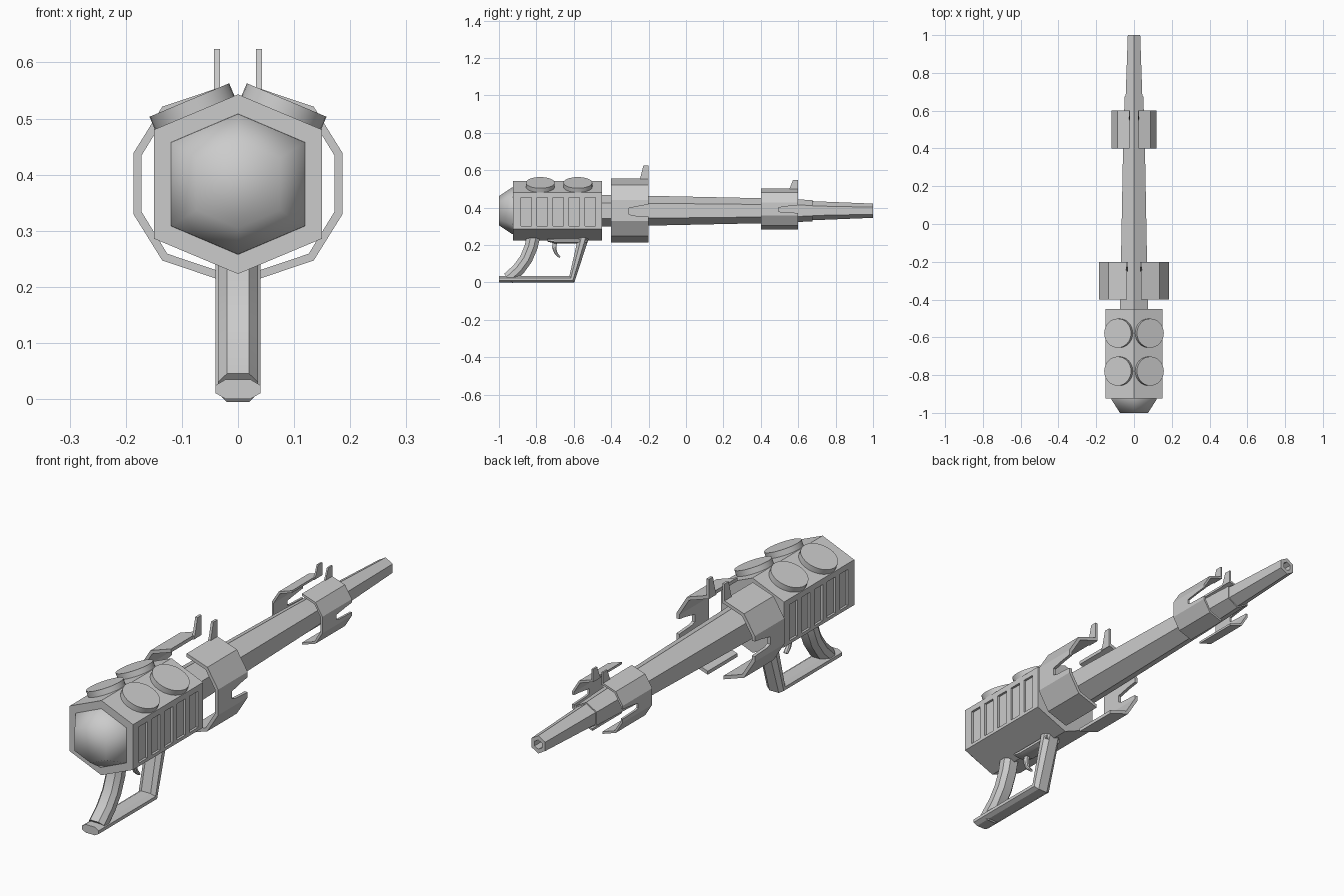
import bpy, bmesh, math
from mathutils import Vector

if "Cube" in bpy.data.objects:
    bpy.data.objects.remove(bpy.data.objects["Cube"])


def make(name, bm, smooth=None):
    bmesh.ops.recalc_face_normals(bm, faces=bm.faces)
    me = bpy.data.meshes.new(name)
    bm.to_mesh(me)
    bm.free()
    ob = bpy.data.objects.new(name, me)
    bpy.context.collection.objects.link(ob)
    if smooth is not None:
        bpy.ops.object.select_all(action='DESELECT')
        ob.select_set(True)
        bpy.context.view_layer.objects.active = ob
        bpy.ops.object.shade_smooth_by_angle(angle=math.radians(smooth))
    return ob


def add_loft(bm, rings):
    """Skin a list of equal-length point rings and cap both ends."""
    loops = [[bm.verts.new(p) for p in r] for r in rings]
    n = len(loops[0])
    for a, b in zip(loops, loops[1:]):
        for i in range(n):
            j = (i + 1) % n
            bm.faces.new((a[i], a[j], b[j], b[i]))
    bm.faces.new(loops[0])
    bm.faces.new(loops[-1])


def loft(name, rings, smooth=None):
    bm = bmesh.new()
    add_loft(bm, rings)
    return make(name, bm, smooth)


def hexagon(y, w, top, shoulder, s=1.0, zc=0.383):
    pts = [(0, top), (w, shoulder), (w, -shoulder), (0, -top), (-w, -shoulder), (-w, shoulder)]
    return [(x * s, y, zc + z * s) for x, z in pts]


def sweep(name, path, hw, smooth=25):
    """Chamfered bar along (y, z, half thickness) points with mitred corners."""
    pts = [Vector(p[:2]) for p in path]
    rings = []
    for i, (y, z, t) in enumerate(path):
        d1 = (pts[i] - pts[max(i - 1, 0)]).normalized() if i else (pts[1] - pts[0]).normalized()
        d2 = (pts[i + 1] - pts[i]).normalized() if i < len(pts) - 1 else d1
        d = (d1 + d2).normalized()
        n = Vector((-d.y, d.x)) * t / max(d.dot(d1), 0.5)
        sec = [(-1, -.4), (-.55, -1), (.55, -1), (1, -.4), (1, .4), (.55, 1), (-.55, 1), (-1, .4)]
        rings.append([(hw * u, y + n.x * v, z + n.y * v) for u, v in sec])
    return loft(name, rings, smooth)


# Receiver: hexagonal block with recessed vents on both sides
body = loft("receiver", [hexagon(y, .15, .16, .097) for y in (-.925, -.45)])
bm = bmesh.new()
for i in range(5):
    y = -.855 + i * .0855
    for s in (-1, 1):
        add_loft(bm, [[(s * x, y + dy, z) for dy, z in
                       ((-.028, .30), (.028, .30), (.028, .455), (-.028, .455))]
                      for x in (.14, .17)])
cutter = make("vent_cutter", bm)
cutter.hide_render = True
mod = body.modifiers.new("vents", 'BOOLEAN')
mod.operation = 'DIFFERENCE'
mod.solver = 'EXACT'
mod.object = cutter
bpy.context.view_layer.objects.active = body
bpy.ops.object.modifier_apply(modifier=mod.name)
bpy.data.objects.remove(cutter)

# Rear cap: soft tapered hexagon
loft("rear_cap", [hexagon(y, .12, .126, .075, s) for y, s in ((-.92, 1), (-.93, .99), (-1, .62))], 70)

# Barrel: hexagonal, stepped, with an open bore
barrel = [(-.46, .085), (-.4, .084), (.4, .067), (.6, .06), (.675, .057), (.675, .051),
          (1, .038), (1, .02), (.88, .02)]
loft("barrel", [hexagon(y, r * .866, r, r / 2) for y, r in barrel])

# Top discs on the sloping roof
a = math.atan2(.063, .15)
for s in (-1, 1):
    for y in (-.578, -.779):
        bpy.ops.mesh.primitive_cylinder_add(vertices=32, radius=.077, depth=.027,
                                            location=(s * .0815, y, .5205), rotation=(0, s * a, 0))
        bpy.context.object.name = "roof_disc"
        bpy.ops.object.shade_smooth_by_angle(angle=math.radians(30))


# Barrel shrouds: thin angular half shells with a side notch and a sight spike
def shroud(name, y0, k, zc):
    def P(x, y, z):
        return (x * k, y0 + y, zc + z * k)
    bm = bmesh.new()
    outer = [(.037, .17), (.135, .137), (.186, .055)]
    inner = [(.172, .05), (.126, .125), (.037, .155)]
    for s in (1, -1):                                   # upper and lower bands
        add_loft(bm, [[P(x, y, s * z) for x, z in outer + inner] for y in (0, .2)])
    side = [(0, -.055), (.2, -.055), (.2, -.032), (.115, -.027), (.095, -.02), (.095, .012),
            (.155, .025), (.2, .032), (.2, .055), (0, .055)]
    add_loft(bm, [[P(x, y, z) for y, z in side] for x in (.172, .186)])
    spike = [(.148, .155), (.2, .155), (.2, .24), (.172, .24), (.158, .185)]
    add_loft(bm, [[P(x, y, z) for y, z in spike] for x in (.032, .043)])
    ob = make(name, bm)
    ob.modifiers.new("mirror", 'MIRROR')


shroud("rear_shroud", -.4, 1.0, .384)
shroud("front_shroud", .4, .645, .392)

# Grip, guard frame and trigger
sweep("grip", [(-.815, .25, .036), (-.828, .19, .035), (-.855, .125, .034),
               (-.895, .07, .034), (-.95, .02, .034)], .036)
sweep("guard_frame", [(-1, .0175, .0175), (-.61, .0175, .0175), (-.548, .24, .028)], .04)
sweep("guard_top", [(-.74, .226, .008), (-.70, .222, .014), (-.53, .222, .014)], .036)
sweep("trigger", [(-.70, .22, .012), (-.705, .185, .011), (-.695, .155, .008), (-.675, .134, .005)], .01)
